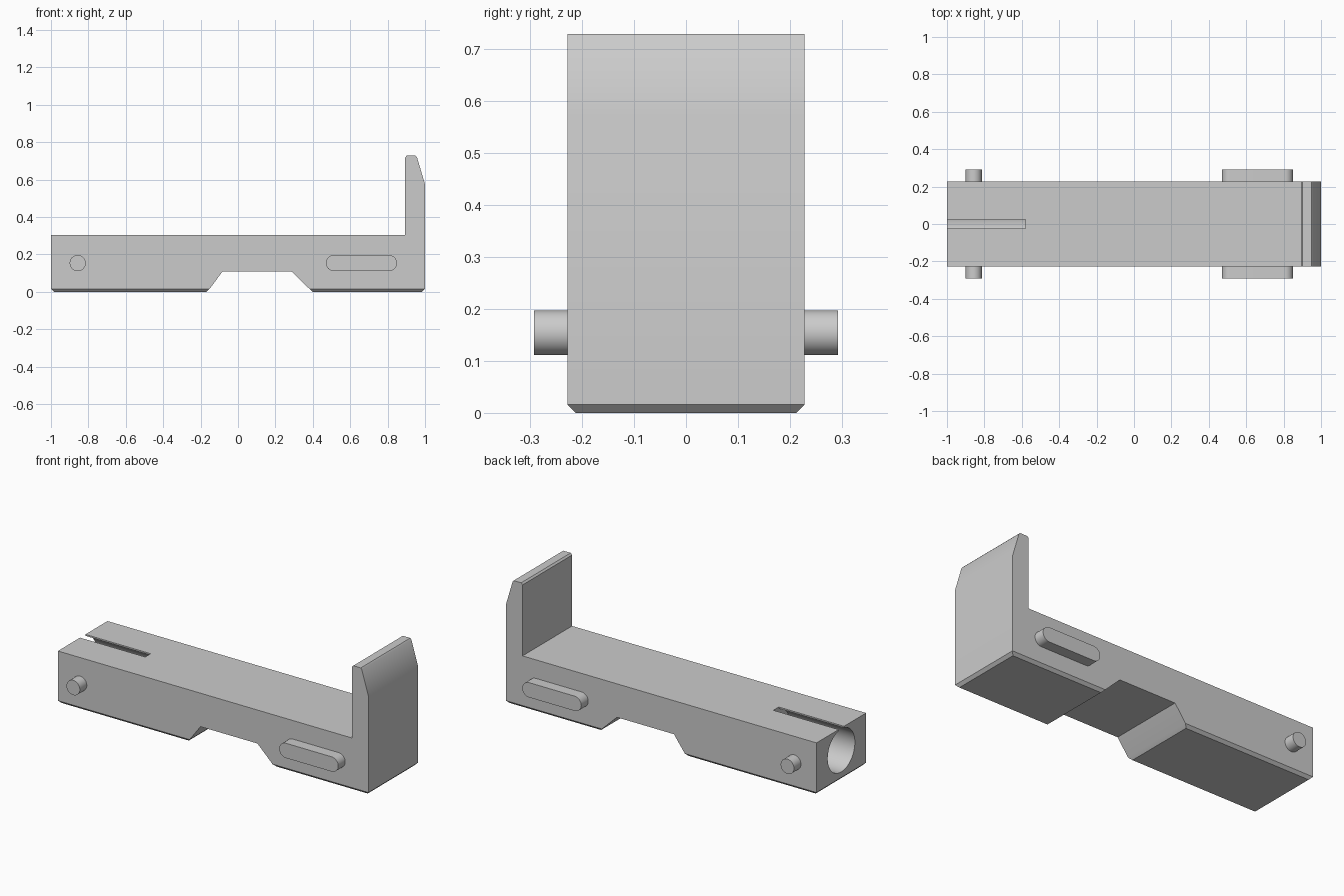
import bpy, bmesh, math
from mathutils import Matrix

cube = bpy.data.objects.get("Cube")
if cube:
    bpy.data.objects.remove(cube, do_unlink=True)

grey = bpy.data.materials.new("plain grey")
grey.use_nodes = True
COLOUR = (0.6, 0.6, 0.6, 1)
grey.diffuse_color = COLOUR
grey.node_tree.nodes["Principled BSDF"].inputs["Base Color"].default_value = COLOUR

HALF = 0.228      # half width of the body
CHAMFER = 0.016


def finish(name, bm):
    bmesh.ops.recalc_face_normals(bm, faces=bm.faces)
    mesh = bpy.data.meshes.new(name)
    bm.to_mesh(mesh)
    bm.free()
    mesh.materials.append(grey)
    obj = bpy.data.objects.new(name, mesh)
    bpy.context.collection.objects.link(obj)
    return obj


def activate(obj):
    bpy.ops.object.select_all(action='DESELECT')
    obj.select_set(True)
    bpy.context.view_layer.objects.active = obj


def smooth(obj):
    activate(obj)
    bpy.ops.object.shade_smooth_by_angle(angle=math.radians(30))


def prism(profile, y0, y1):
    """Extrude an x-z outline along y."""
    bm = bmesh.new()
    face = bm.faces.new([bm.verts.new((x, y0, z)) for x, z in profile])
    res = bmesh.ops.extrude_face_region(bm, geom=[face])
    verts = [g for g in res["geom"] if isinstance(g, bmesh.types.BMVert)]
    bmesh.ops.translate(bm, verts=verts, vec=(0, y1 - y0, 0))
    bmesh.ops.recalc_face_normals(bm, faces=bm.faces)
    return bm


def capsule(x0, x1, z, r, n=24):
    """Rounded outline around the line from x0 to x1 (a circle if equal)."""
    pts = []
    for cx, start in ((x1, -math.pi / 2), (x0, math.pi / 2)):
        for i in range(n + 1):
            if x0 == x1 and i == n:
                continue
            a = start + math.pi * i / n
            pts.append((cx + r * math.cos(a), z + r * math.sin(a)))
    return pts


# Body: side outline with belly notch and upright end plate
outline = [(-1, CHAMFER), (-0.152, CHAMFER), (-0.082, 0.11), (0.285, 0.11),
           (0.382, CHAMFER), (1, CHAMFER), (1, 0.575), (0.957, 0.72), (0.95, 0.728),
           (0.902, 0.728), (0.893, 0.718), (0.893, 0.305), (-1, 0.305)]
bm = prism(outline, -HALF, HALF)

# Chamfered soles under both feet
soles = [f for f in bm.faces if f.normal.z < -0.9 and f.calc_center_median().z < 0.05]
for sole in soles:
    new = bmesh.ops.extrude_discrete_faces(bm, faces=[sole])["faces"][0]
    mid = new.calc_center_median()
    for v in new.verts:
        v.co.x -= math.copysign(CHAMFER, v.co.x - mid.x)
        v.co.y -= math.copysign(CHAMFER, v.co.y)
        v.co.z = 0
body = finish("body", bm)

# Round bore in the end, opened by a narrow slot on top
bm = bmesh.new()
bmesh.ops.create_cone(bm, cap_ends=True, segments=64, radius1=0.125, radius2=0.125, depth=0.52,
                      matrix=Matrix.Translation((-0.84, 0, 0.174)) @ Matrix.Rotation(math.pi / 2, 4, 'Y'))
bore = finish("bore_cutter", bm)
slot = finish("slot_cutter", prism([(-1.1, 0.19), (-0.58, 0.19), (-0.58, 0.4), (-1.1, 0.4)],
                                   -0.025, 0.025))
for cutter in (bore, slot):
    cutter.hide_render = True
    activate(body)
    mod = body.modifiers.new("cut", 'BOOLEAN')
    mod.operation = 'DIFFERENCE'
    mod.solver = 'EXACT'
    mod.object = cutter
    bpy.ops.object.modifier_apply(modifier=mod.name)
    bpy.data.objects.remove(cutter, do_unlink=True)
smooth(body)

# Guide pins and long guide bars on both sides
for side, s in (("front", -1), ("back", 1)):
    y0, y1 = s * (HALF - 0.005), s * 0.292
    smooth(finish(side + "_guide_pin", prism(capsule(-0.857, -0.857, 0.154, 0.043), y0, y1)))
    smooth(finish(side + "_guide_bar", prism(capsule(0.513, 0.807, 0.154, 0.043), y0, y1)))
